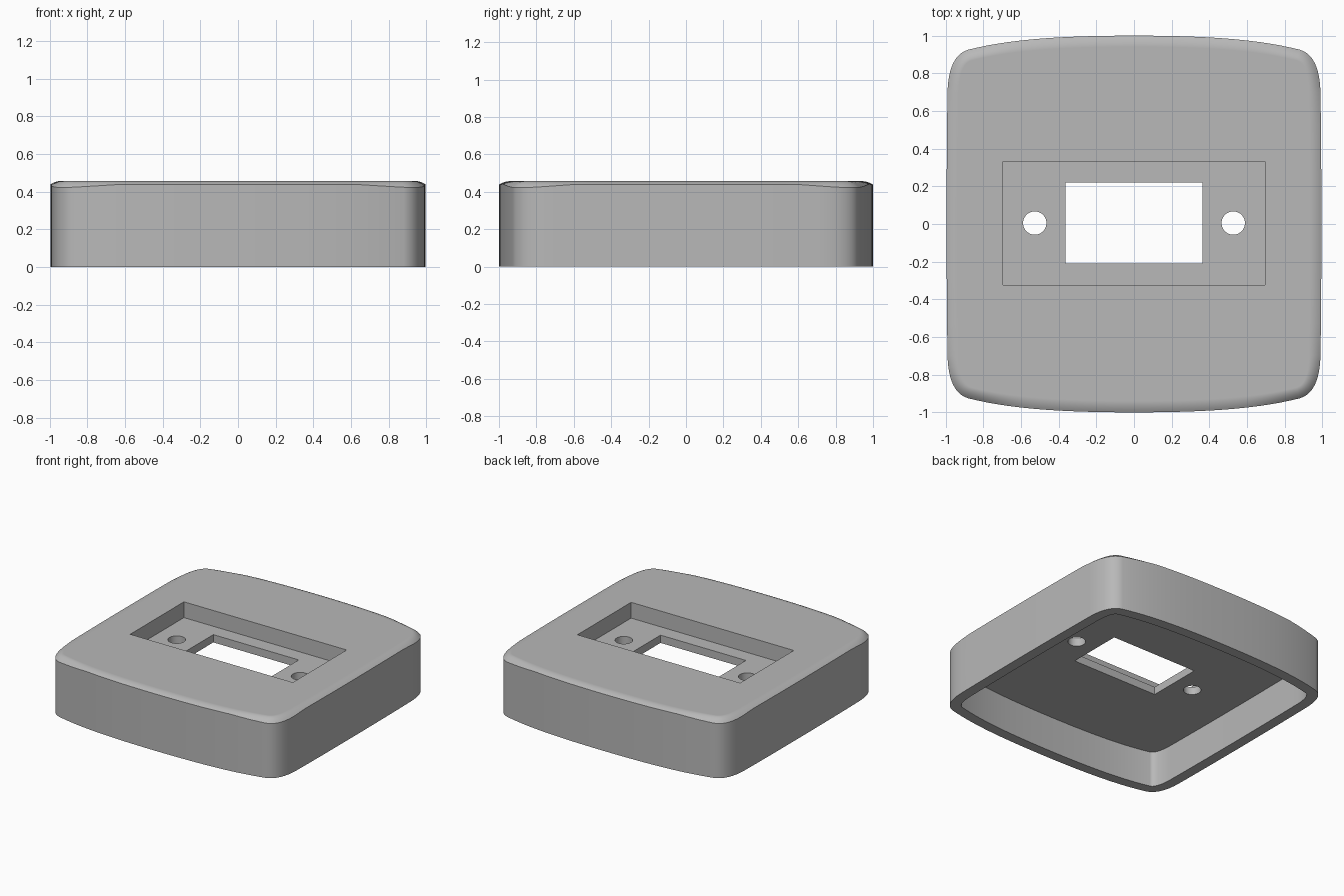
import bpy, bmesh, math
from mathutils import Vector

if "Cube" in bpy.data.objects:
    bpy.data.objects.remove(bpy.data.objects["Cube"])

HEIGHT = 0.457     # top of the shell
CEILING = 0.275    # underside of the top plate
RECESS = 0.335     # floor of the sunken panel
WALL = 0.08
CENTRE_Y = 0.005

grey = bpy.data.materials.new("light grey plastic")
grey.use_nodes = True
colour = (0.48, 0.48, 0.48, 1)
grey.diffuse_color = colour
grey.node_tree.nodes["Principled BSDF"].inputs["Base Color"].default_value = colour


# Rounded outline: bowed ends, nearly straight sides, soft corners
def outline():
    quarter = [Vector((0.995 - 0.01 * (0.7 * i / 8) ** 2, 0.7 * i / 8)) for i in range(8)]
    start, bend, end = Vector((0.99, 0.7)), Vector((0.985, 0.895)), Vector((0.88, 0.925))
    for i in range(12):
        t = i / 12
        quarter.append(start * (1 - t) ** 2 + bend * 2 * t * (1 - t) + end * t * t)
    for i in range(17):
        x = 0.88 * (1 - i / 16)
        quarter.append(Vector((x, 1 - 0.05 * x ** 2 - 0.06 * x ** 4)))
    half = quarter + [Vector((-p.x, p.y)) for p in reversed(quarter[:-1])]
    return half + [Vector((p.x, -p.y)) for p in reversed(half[1:-1])]


def inset(points, distance):
    result = []
    for i, p in enumerate(points):
        along = (points[(i + 1) % len(points)] - points[i - 1]).normalized()
        result.append(p + Vector((-along.y, along.x)) * distance)
    return result


def loft(name, rings):
    """Closed solid through a stack of rings, bottom to top."""
    bm = bmesh.new()
    loops = [[bm.verts.new(p) for p in ring] for ring in rings]
    n = len(loops[0])
    for low, high in zip(loops, loops[1:]):
        for i in range(n):
            j = (i + 1) % n
            bm.faces.new((low[i], low[j], high[j], high[i]))
    bm.faces.new(list(reversed(loops[0])))
    bm.faces.new(loops[-1])
    mesh = bpy.data.meshes.new(name)
    bm.to_mesh(mesh)
    bm.free()
    mesh.materials.append(grey)
    obj = bpy.data.objects.new(name, mesh)
    bpy.context.collection.objects.link(obj)
    return obj


def prism(name, points, low, high):
    return loft(name, [[(p[0], p[1], z) for p in points] for z in (low, high)])


def box(name, half_x, half_y, low, high):
    corners = [(-1, -1), (1, -1), (1, 1), (-1, 1)]
    return prism(name, [(x * half_x, y * half_y + CENTRE_Y) for x, y in corners], low, high)


# Outer shell with a shallow crowned edge that drops further at the corners
edge = outline()
rings = [[(p.x, p.y, 0) for p in edge]]
for step in range(7):
    t = 1 - step / 6
    ring = []
    for p, q in zip(edge, inset(edge, 0.06 * (1 - t))):
        corner = min(1, max(0, (abs(p.x * p.y) - 0.6) / 0.23))
        ring.append((q.x, q.y, HEIGHT - (0.018 + 0.017 * corner) * t * t))
    rings.append(ring)
shell = loft("housing_cover", rings)

# Hollow underside, sunken panel, window and two screw holes
cutters = [
    prism("cavity_cutter", inset(edge, WALL), -0.1, CEILING),
    box("panel_cutter", 0.695, 0.328, RECESS, 0.6),
    box("window_cutter", 0.365, 0.215, 0.2, 0.4),
]
for side in (-1, 1):
    circle = [(side * 0.527 + 0.062 * math.cos(a), CENTRE_Y + 0.062 * math.sin(a))
              for a in (math.tau * i / 40 for i in range(40))]
    cutters.append(prism("screw_hole_cutter", circle, 0.2, 0.4))

bpy.context.view_layer.objects.active = shell
for cutter in cutters:
    cutter.hide_render = True
    cut = shell.modifiers.new("cut", "BOOLEAN")
    cut.operation = "DIFFERENCE"
    cut.solver = "EXACT"
    cut.object = cutter
    bpy.ops.object.modifier_apply(modifier=cut.name)
    bpy.data.objects.remove(cutter)

# Smooth curved walls while the flat faces and rims stay crisp
bpy.ops.object.select_all(action="DESELECT")
shell.select_set(True)
bpy.ops.object.shade_smooth_by_angle(angle=math.radians(30))
weighted = shell.modifiers.new("weighted normals", "WEIGHTED_NORMAL")
weighted.keep_sharp = True
